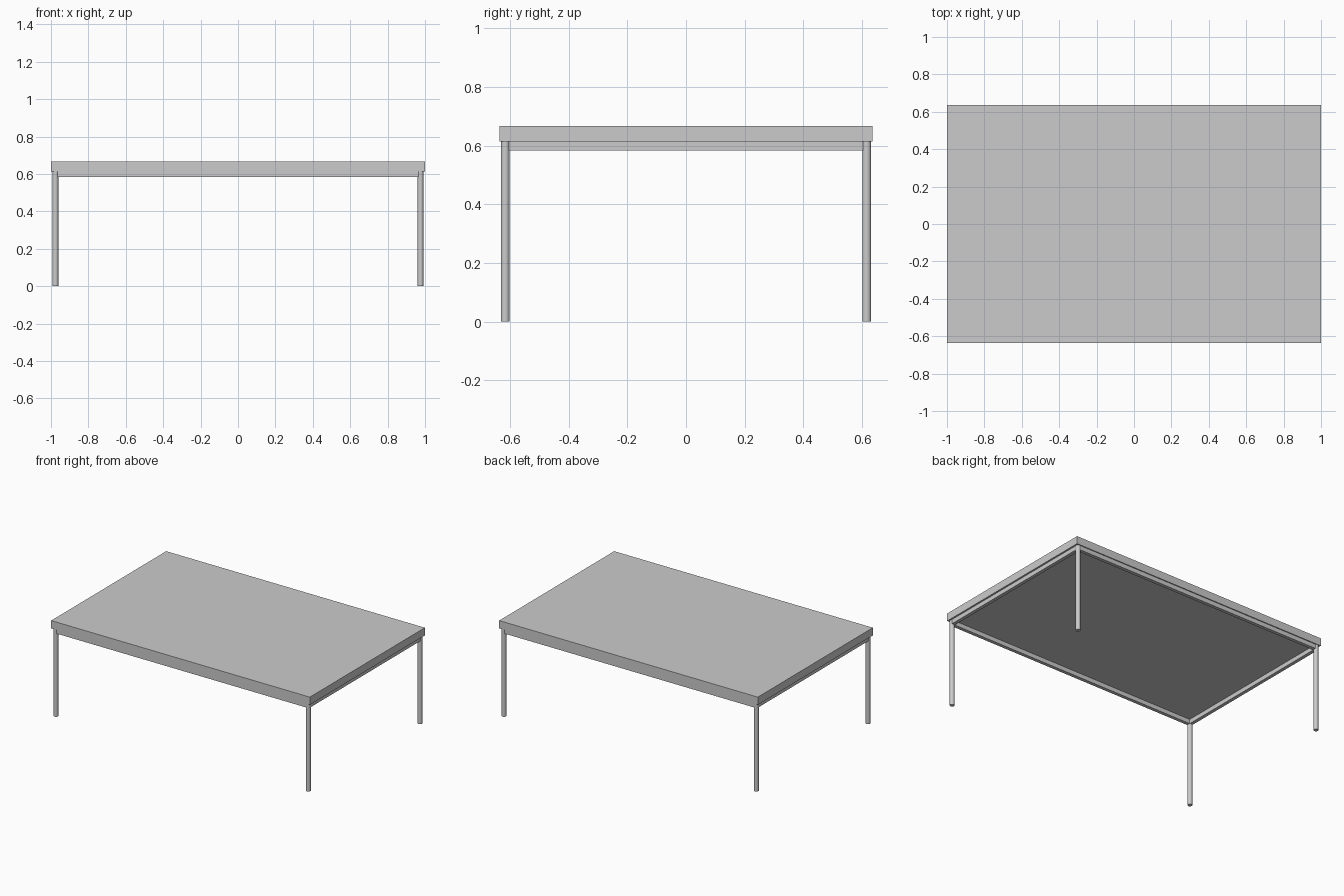
import bpy

# Remove the default cube
cube = bpy.data.objects.get("Cube")
if cube:
    bpy.data.objects.remove(cube, do_unlink=True)

# Single grey finish
grey = bpy.data.materials.new("plain_grey")
grey.use_nodes = True
colour = (0.6, 0.6, 0.6, 1)
grey.diffuse_color = colour
grey.node_tree.nodes["Principled BSDF"].inputs["Base Color"].default_value = colour

TOP_Z, UNDER_Z = 0.667, 0.613
LEG_X, LEG_Y, TUBE = 0.976, 0.616, 0.03


def box(name, centre, size):
    bpy.ops.mesh.primitive_cube_add(size=1, location=centre)
    ob = bpy.context.object
    ob.name = name
    ob.scale = size
    bpy.ops.object.transform_apply(location=False, rotation=False, scale=True)
    ob.data.materials.append(grey)
    return ob


# Table top slab
box("table_top", (0, 0, (TOP_Z + UNDER_Z) / 2), (2, 1.27, TOP_Z - UNDER_Z))

# Round legs at the corners
for fb, y in (("front", -LEG_Y), ("back", LEG_Y)):
    for side, x in (("right", -LEG_X), ("left", LEG_X)):
        bpy.ops.mesh.primitive_cylinder_add(
            vertices=24, radius=TUBE / 2, depth=UNDER_Z, location=(x, y, UNDER_Z / 2))
        leg = bpy.context.object
        leg.name = f"{fb}_{side}_leg"
        leg.data.materials.append(grey)
        bpy.ops.object.shade_smooth_by_angle()

# Square rails joining the legs under the top
rail_z = UNDER_Z - TUBE / 2
for name, sign in (("front_rail", -1), ("back_rail", 1)):
    box(name, (0, sign * LEG_Y, rail_z), (2 * LEG_X - TUBE * 0.8, TUBE * 0.8, TUBE))
for name, sign in (("right_rail", -1), ("left_rail", 1)):
    box(name, (sign * LEG_X, 0, rail_z), (TUBE * 0.8, 2 * LEG_Y - TUBE * 0.8, TUBE))
